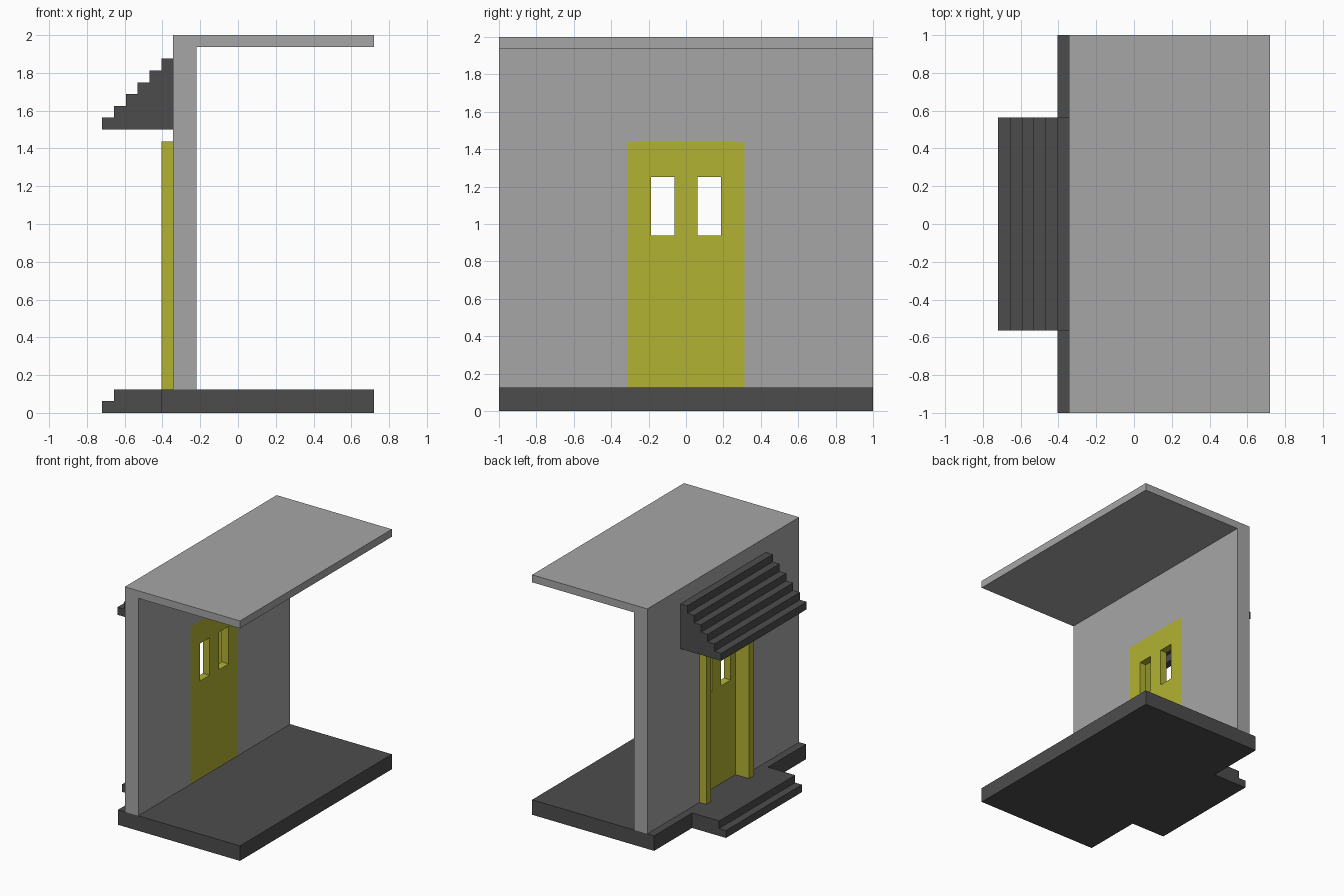
import bpy, bmesh

cube = bpy.data.objects.get("Cube")
if cube:
    bpy.data.objects.remove(cube, do_unlink=True)

U = 1 / 16          # building module
X0 = -11.5 * U      # outer tip of the awning and steps


def linear(c):
    return c / 12.92 if c <= 0.04045 else ((c + 0.055) / 1.055) ** 2.4


def material(name, rgb):
    m = bpy.data.materials.new(name)
    m.use_nodes = True
    col = tuple(linear(c) for c in rgb) + (1.0,)
    m.diffuse_color = col
    m.node_tree.nodes["Principled BSDF"].inputs["Base Color"].default_value = col
    return m


GREY = material("light grey", (0.65, 0.65, 0.65))
DARK = material("dark grey", (0.30, 0.30, 0.30))
YELLOW = material("mustard yellow", (0.70, 0.70, 0.20))


def prism(name, pts, lo, hi, axis, mat):
    """Extrude an outline from lo to hi along x (points y,z) or y (points x,z)."""
    place = (lambda a, b: (lo, a, b)) if axis == "x" else (lambda a, b: (a, lo, b))
    bm = bmesh.new()
    face = bm.faces.new([bm.verts.new(place(a, b)) for a, b in pts])
    grown = bmesh.ops.extrude_face_region(bm, geom=[face])["geom"]
    shift = (hi - lo, 0, 0) if axis == "x" else (0, hi - lo, 0)
    bmesh.ops.translate(bm, vec=shift,
                        verts=[g for g in grown if isinstance(g, bmesh.types.BMVert)])
    bmesh.ops.recalc_face_normals(bm, faces=bm.faces)
    mesh = bpy.data.meshes.new(name)
    bm.to_mesh(mesh)
    bm.free()
    mesh.materials.append(mat)
    ob = bpy.data.objects.new(name, mesh)
    bpy.context.collection.objects.link(ob)
    return ob


def box(name, x, y, z, mat):
    pts = [(y[0], z[0]), (y[1], z[0]), (y[1], z[1]), (y[0], z[1])]
    return prism(name, pts, x[0], x[1], "x", mat)


def cut(ob, cutter):
    """Cut an opening, then discard the cutter."""
    cutter.hide_render = True
    mod = ob.modifiers.new("opening", "BOOLEAN")
    mod.operation = "DIFFERENCE"
    mod.solver = "EXACT"
    mod.object = cutter
    bpy.context.view_layer.objects.active = ob
    bpy.ops.object.modifier_apply(modifier=mod.name)
    bpy.data.objects.remove(cutter, do_unlink=True)


# Floor slab and the two entrance steps
END = -X0
box("floor", (-6.5 * U, END), (-1, 1), (0, 2 * U), DARK)
box("upper_step", (X0 + U, -6.5 * U), (-8 * U, 8 * U), (0, 2 * U), DARK)
box("lower_step", (X0, X0 + U), (-8 * U, 8 * U), (0, U), DARK)

# Wall and roof share one L-shaped profile, with a doorway cut through
WO, WI = -5.5 * U, -3.5 * U     # wall outer and inner faces
shell = prism("wall_and_roof",
              [(WO, 2 * U), (WI, 2 * U), (WI, 31 * U), (END, 31 * U), (END, 2), (WO, 2)],
              -1, 1, "y", GREY)
cut(shell, box("doorway_cutter", (WO - U, WI + U), (-5 * U, 5 * U), (U, 23 * U), GREY))

# Door frame: one arch-shaped outline projecting from the wall
prism("door_frame",
      [(-5 * U, 2 * U), (-4 * U, 2 * U), (-4 * U, 22 * U), (4 * U, 22 * U),
       (4 * U, 2 * U), (5 * U, 2 * U), (5 * U, 23 * U), (-5 * U, 23 * U)],
      WO - U, WI, "x", YELLOW)

# Recessed door leaf with two windows
door = box("door", (WI - U, WI), (-4 * U, 4 * U), (2 * U, 22 * U), YELLOW)
for s in (-1, 1):
    ys = sorted((s * U, s * 3 * U))
    cut(door, box("window_cutter", (WI - 2 * U, WI + U), ys, (15 * U, 20 * U), YELLOW))

# Stepped awning: slats between two solid end plates
ZA = 24 * U
for i in range(6):
    box(f"awning_slat_{i + 1}", (X0 + i * U, X0 + (i + 1) * U), (-8 * U, 8 * U),
        (ZA + i * U, ZA + (i + 1) * U), DARK)
outline = [(WO, ZA), (X0, ZA)]
for i in range(6):
    outline += [(X0 + i * U, ZA + (i + 1) * U), (X0 + (i + 1) * U, ZA + (i + 1) * U)]
for side, y in (("right", -9 * U), ("left", 8 * U)):
    prism(f"awning_end_{side}", outline, y, y + U, "y", DARK)
